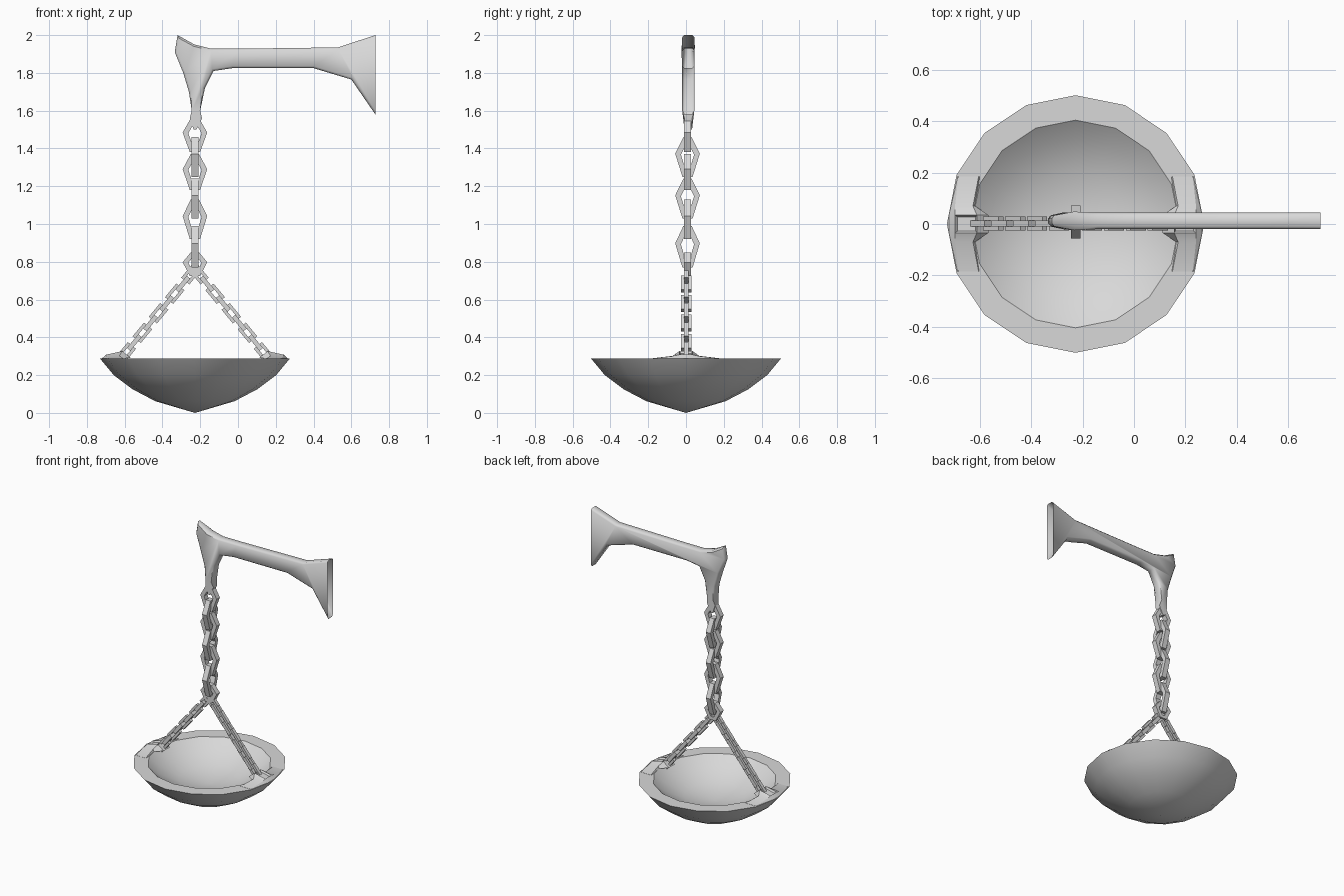
import bpy, bmesh
from math import pi, atan2, radians
from mathutils import Matrix, Vector

if "Cube" in bpy.data.objects:
    bpy.data.objects.remove(bpy.data.objects["Cube"])

iron = bpy.data.materials.new("grey_iron")
iron.use_nodes = True
GREY = (0.69, 0.69, 0.69, 1)
iron.diffuse_color = GREY
iron.node_tree.nodes["Principled BSDF"].inputs["Base Color"].default_value = GREY
CX = -0.228  # hanging axis


def finish(bm, name, smooth=None):
    mesh = bpy.data.meshes.new(name)
    bm.to_mesh(mesh)
    bm.free()
    mesh.materials.append(iron)
    ob = bpy.data.objects.new(name, mesh)
    bpy.context.collection.objects.link(ob)
    if smooth:
        bpy.ops.object.select_all(action='DESELECT')
        ob.select_set(True)
        bpy.context.view_layer.objects.active = ob
        bpy.ops.object.shade_smooth_by_angle(angle=radians(smooth))


def bridge(bm, loops, closed=False):
    """Quads between consecutive closed loops of vertices."""
    for a, b in zip(loops, loops[1:] + loops[:1] if closed else loops[1:]):
        for i in range(len(a)):
            j = (i + 1) % len(a)
            bm.faces.new((a[i], a[j], b[j], b[i]))


def ring_link(name, outer, inner, thick, matrix):
    """Flat chain link: band between two outlines in XZ, given thickness in Y."""
    bm = bmesh.new()
    h = thick / 2
    bridge(bm, [[bm.verts.new((x, y, z)) for x, z in pts]
                for pts, y in ((outer, -h), (inner, -h), (inner, h), (outer, h))], True)
    bm.transform(matrix)
    bmesh.ops.recalc_face_normals(bm, faces=bm.faces)
    finish(bm, name)


# Wall bracket arm: extruded outline, thinner at the hook, chamfered, open at the wall
outline = [(-0.32, 2.0), (-0.23, 1.95), (-0.14, 1.928), (0, 1.928), (0.53, 1.935),
           (0.727, 2.0), (0.727, 1.58), (0.6, 1.765), (0.4, 1.825), (-0.03, 1.825),
           (-0.13, 1.81), (-0.175, 1.72), (-0.2, 1.6), (-0.19, 1.56), (-0.22, 1.5),
           (-0.235, 1.5), (-0.255, 1.56), (-0.245, 1.6), (-0.26, 1.7), (-0.29, 1.8),
           (-0.335, 1.91)]
bm = bmesh.new()
sides = []
for s in (-1, 1):
    sides.append([bm.verts.new((x, 0.012 + s * (0.02 if z < 1.58 or x < -0.3 else 0.032), z))
                  for x, z in outline])
    bm.faces.new(sides[-1])
bridge(bm, sides)
bmesh.ops.recalc_face_normals(bm, faces=bm.faces)
rims = [e for e in bm.edges
        if abs(e.verts[0].co.y - e.verts[1].co.y) < 0.02
        and min(v.co.x for v in e.verts) < 0.7 and min(v.co.z for v in e.verts) > 1.57]
bmesh.ops.bevel(bm, geom=rims, offset=0.011, segments=1, affect='EDGES')
bmesh.ops.delete(bm, geom=[f for f in bm.faces if f.normal.x > 0.95
                           and f.calc_center_median().x > 0.7], context='FACES')
finish(bm, "bracket_arm", 50)

# Main chain: kite shaped links, alternately turned a quarter
kite = [(0.022, 1), (0.065, 0.58), (0.027, 0), (-0.027, 0), (-0.065, 0.58), (-0.022, 1)]
hole = [(0.008, 0.82), (0.035, 0.56), (0.011, 0.18),
        (-0.011, 0.18), (-0.035, 0.56), (-0.008, 0.82)]
spans = [(1.38, 1.56), (1.25, 1.46), (1.18, 1.37), (1.03, 1.24),
         (0.92, 1.13), (0.77, 0.99), (0.725, 0.85)]
for i, (low, high) in enumerate(spans):
    h = high - low
    m = Matrix.Translation((CX, 0.008, low)) @ Matrix.Rotation(pi / 2 * (i % 2), 4, 'Z')
    ring_link(f"main_chain_link_{i + 1}", [(x, z * h) for x, z in kite],
              [(x, z * h) for x, z in hole], 0.037, m)


# Two slanted chains of small rectangular links
def rectangle(w, h):
    return [(w, h), (w, -h), (-w, -h), (-w, h)]


LINKS = 9
for side, label in ((-1, "right"), (1, "left")):
    top = Vector((CX, 0.002, 0.76))
    run = Vector((side * 0.385, 0, -0.465))
    lean = Matrix.Rotation(atan2(run.x, run.z), 4, 'Y')
    for i in range(LINKS):
        spot = top + run * ((i + 0.5) / LINKS)
        m = Matrix.Translation(spot) @ lean @ Matrix.Rotation(pi / 2 * (i % 2), 4, 'Z')
        ring_link(f"{label}_chain_link_{i + 1}", rectangle(0.028, 0.047),
                  rectangle(0.011, 0.025), 0.024, m)

# Pan: sixteen sided bowl with a broad flat rim and a shallow hollow
profile = [(0, 0), (0.21, 0.062), (0.33, 0.125), (0.43, 0.2), (0.502, 0.287),
           (0.405, 0.287), (0.335, 0.232), (0.2, 0.17), (0, 0.135)]
bm = bmesh.new()
pv = [bm.verts.new((r, 0, z)) for r, z in profile]
pe = [bm.edges.new(p) for p in zip(pv, pv[1:])]
bmesh.ops.spin(bm, geom=pv + pe, cent=(0, 0, 0), axis=(0, 0, 1), angle=2 * pi, steps=16)
bmesh.ops.remove_doubles(bm, verts=bm.verts, dist=0.0005)
bmesh.ops.translate(bm, verts=bm.verts, vec=(CX, 0, 0))
bmesh.ops.recalc_face_normals(bm, faces=bm.faces)
finish(bm, "pan", 32)

# Raised ears on the rim: sections from flank to crest as (radius, height)
flank = [(0.462, 0.286), (0.457, 0.288), (0.378, 0.288), (0.373, 0.286)]
shoulder = [(0.487, 0.286), (0.47, 0.3), (0.4, 0.302), (0.392, 0.286)]
crest = [(0.495, 0.286), (0.47, 0.308), (0.385, 0.327), (0.34, 0.292)]
stations = [(-0.185, flank), (-0.07, shoulder), (-0.035, crest),
            (0.035, crest), (0.07, shoulder), (0.185, flank)]
for side, label in ((-1, "right"), (1, "left")):
    bm = bmesh.new()
    loops = [[bm.verts.new((CX + side * r, y, z)) for r, z in section]
             for y, section in stations]
    bridge(bm, loops)
    bm.faces.new(loops[0])
    bm.faces.new(loops[-1])
    bmesh.ops.recalc_face_normals(bm, faces=bm.faces)
    crown = max(bm.faces, key=lambda f: f.calc_center_median().z)
    bmesh.ops.inset_region(bm, faces=[crown], thickness=0.01, depth=-0.012)
    finish(bm, f"{label}_ear", 25)
